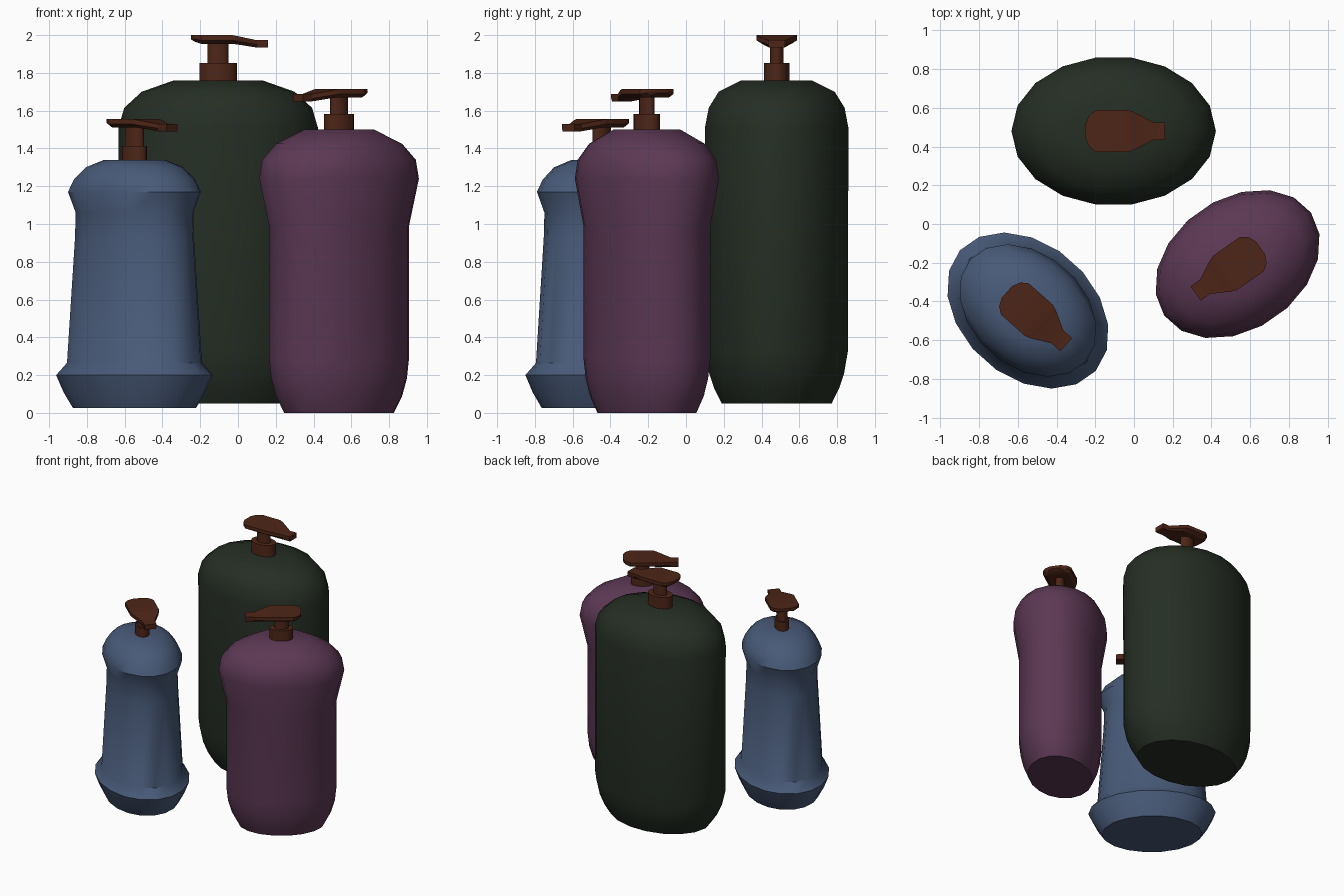
import bpy, bmesh, math

if "Cube" in bpy.data.objects:
    bpy.data.objects.remove(bpy.data.objects["Cube"])

SIDES = 18


def material(name, rgb):
    m = bpy.data.materials.new(name)
    m.diffuse_color = (*rgb, 1)
    m.use_nodes = True
    m.node_tree.nodes["Principled BSDF"].inputs["Base Color"].default_value = m.diffuse_color
    return m


def loft(name, rings, mat, loc, turn, angle=40):
    """Skin a list of equal-length vertex rings and cap both ends."""
    bm = bmesh.new()
    vs = [[bm.verts.new(p) for p in ring] for ring in rings]
    n = len(vs[0])
    for a, b in zip(vs, vs[1:]):
        for i in range(n):
            j = (i + 1) % n
            bm.faces.new((a[i], a[j], b[j], b[i]))
    bm.faces.new(vs[0][::-1])
    bm.faces.new(vs[-1])
    bmesh.ops.recalc_face_normals(bm, faces=bm.faces)
    me = bpy.data.meshes.new(name)
    bm.to_mesh(me)
    bm.free()
    ob = bpy.data.objects.new(name, me)
    bpy.context.collection.objects.link(ob)
    me.materials.append(mat)
    ob.location = loc
    ob.rotation_euler.z = math.radians(turn)
    bpy.ops.object.select_all(action='DESELECT')
    bpy.context.view_layer.objects.active = ob
    ob.select_set(True)
    bpy.ops.object.shade_smooth_by_angle(angle=math.radians(angle))
    return ob


def oval(z, a, b):
    return [(a * math.cos(2 * math.pi * i / SIDES),
             b * math.sin(2 * math.pi * i / SIDES), z) for i in range(SIDES)]


def bottle(name, mat, x, y, turn, profile, collar, stem, collar_h, pump_h):
    # body: profile rows are (z, long radius, width ratio)
    loft(name + "_body", [oval(z, a, a * r) for z, a, r in profile], mat, (x, y, 0), turn)
    top = profile[-1][0]
    # collar and stem, slightly flattened
    loft(name + "_collar", [oval(z, collar, collar * .69) for z in (-.01, collar_h)],
         brown, (x, y, top), turn)
    loft(name + "_stem", [oval(z, stem, stem * .65) for z in (collar_h - .01, pump_h - .03)],
         brown, (x, y, top), turn)
    # pump head: stations (x, half width, top drop, bottom drop) along the spout
    stations = [(-.145, .04, 0, .022), (-.125, .083, 0, .034), (-.09, .108, 0, .046),
                (.075, .108, 0, .046), (.105, .098, .006, .05),
                (.205, .045, .027, .066), (.265, .045, .027, .066)]
    rings = []
    for sx, w, t, b in stations:
        mid = t + (b - t) * .6
        k = .72 if w > .05 else .9
        rings.append([(sx, -w, -t), (sx, w, -t), (sx, w, -mid),
                      (sx, w * k, -b), (sx, -w * k, -b), (sx, -w, -mid)])
    loft(name + "_pump_head", rings, brown, (x, y, top + pump_h), turn, 25)


brown = material("brown", (.076, .019, .009))
green = material("dark_green", (.018, .027, .017))
blue = material("blue", (.065, .102, .188))
purple = material("purple", (.107, .040, .089))

# tall straight bottle at the back
bottle("green_bottle", green, -.105, .48, 0,
       [(.05, .405, .73), (.13, .46, .73), (.21, .497, .73), (.33, .525, .73),
        (1.51, .528, .73), (1.615, .497, .735), (1.70, .405, .77), (1.76, .235, .81)],
       .1, .056, .092, .24)

# waisted bottle at front left
bottle("blue_bottle", blue, -.548, -.447, -41.6,
       [(.025, .368, .73), (.11, .425, .73), (.20, .469, .73), (.265, .404, .73),
        (.93, .356, .73), (1.06, .352, .73), (1.17, .398, .73), (1.235, .363, .73),
        (1.30, .288, .76), (1.34, .174, .82)],
       .075, .06, .073, .217)

# broad-shouldered bottle at front right
bottle("purple_bottle", purple, .535, -.207, 215,
       [(0, .318, .73), (.09, .366, .73), (.18, .393, .73), (.29, .405, .74),
        (.99, .405, .74), (1.24, .463, .73), (1.34, .445, .73), (1.425, .362, .77),
        (1.50, .197, .86)],
       .087, .052, .083, .215)
